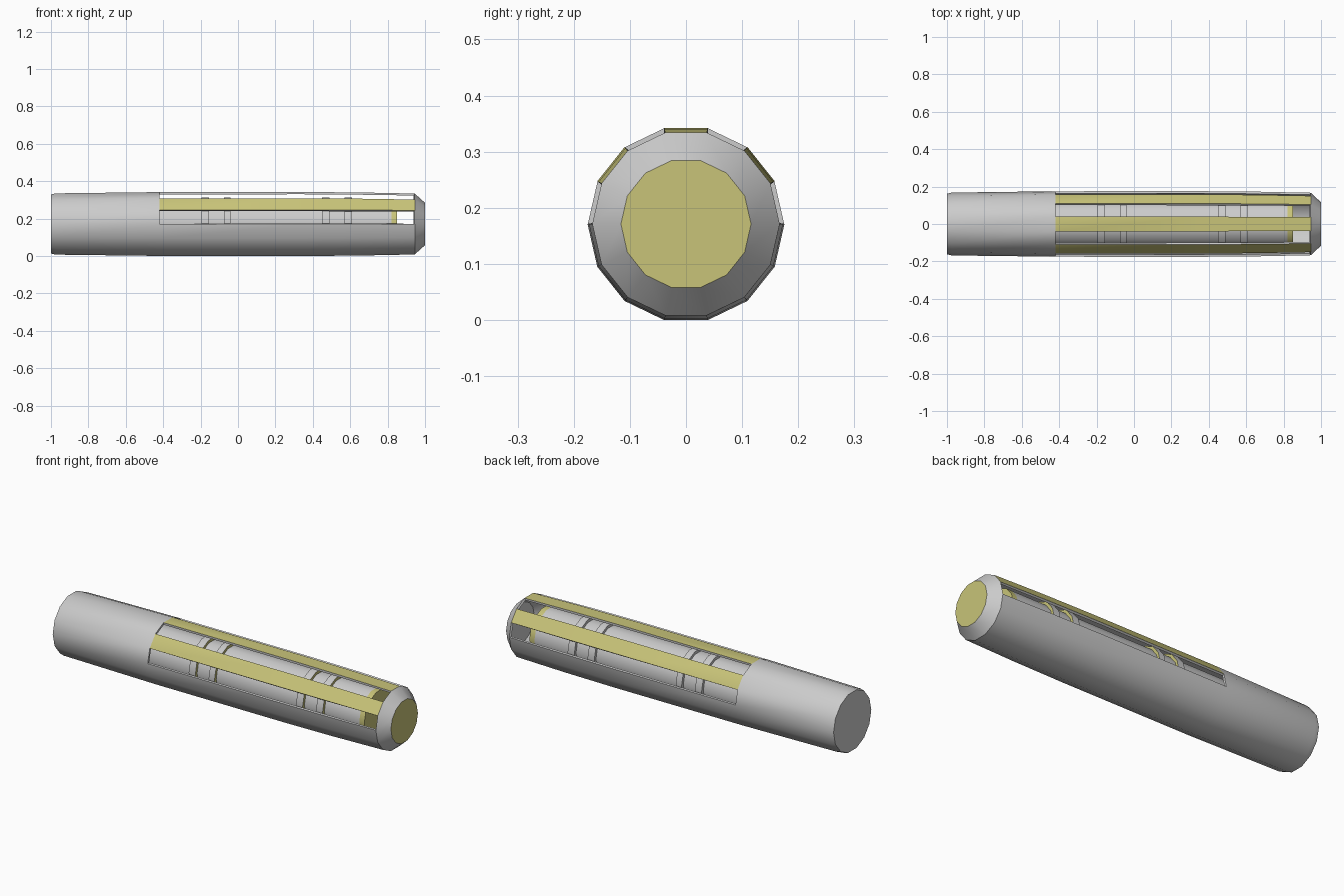
import bpy, bmesh, math

if "Cube" in bpy.data.objects:
    bpy.data.objects.remove(bpy.data.objects["Cube"])

SIDES = 14
CZ = 0.171          # height of the long axis
SLOT = (-0.42, 0.945)

yellow = bpy.data.materials.new("yellow")
yellow.diffuse_color = (0.58, 0.55, 0.19, 1)
yellow.use_nodes = True
yellow.node_tree.nodes["Principled BSDF"].inputs["Base Color"].default_value = yellow.diffuse_color


def revolve(name, profile, keep=lambda xm, k: True, paint=lambda a, b, k: 0, ends=(0, 0)):
    """Spin (x, radius) stations round the x axis; side k = 0 is the top face."""
    bm = bmesh.new()
    rings = []
    for x, r in profile:
        ring = []
        for k in range(SIDES):
            a = (k - 0.5) * 2 * math.pi / SIDES
            ring.append(bm.verts.new((x, r * math.sin(a), CZ + r * math.cos(a))))
        rings.append(ring)
    for i in range(len(rings) - 1):
        a, b = rings[i], rings[i + 1]
        for k in range(SIDES):
            if keep((profile[i][0] + profile[i + 1][0]) / 2, k):
                j = (k + 1) % SIDES
                f = bm.faces.new((a[k], b[k], b[j], a[j]))
                f.material_index = paint(profile[i], profile[i + 1], k)
    bm.faces.new(rings[0]).material_index = ends[0]
    bm.faces.new(rings[-1]).material_index = ends[1]
    bmesh.ops.recalc_face_normals(bm, faces=bm.faces)
    me = bpy.data.meshes.new(name)
    bm.to_mesh(me)
    bm.free()
    me.materials.append(None)
    me.materials.append(yellow)
    ob = bpy.data.objects.new(name, me)
    bpy.context.collection.objects.link(ob)
    return ob


def finish(ob):
    bpy.ops.object.select_all(action='DESELECT')
    ob.select_set(True)
    bpy.context.view_layer.objects.active = ob
    for m in list(ob.modifiers):
        bpy.ops.object.modifier_apply(modifier=m.name)
    bpy.ops.object.shade_smooth_by_angle(angle=math.radians(30))


# outer sleeve: four open slots in the upper half, three yellow bars between them
OPEN = {1, 3, SIDES - 1, SIDES - 3}
BARS = {0, 2, SIDES - 2}


def in_slot(x):
    return SLOT[0] < x < SLOT[1]


sleeve = revolve(
    "outer_sleeve",
    [(-1, 0.162), (-0.975, 0.168), (SLOT[0], 0.175), (0.35, 0.1755),
     (0.65, 0.173), (SLOT[1], 0.167), (1, 0.116)],
    keep=lambda xm, k: not (in_slot(xm) and k in OPEN),
    paint=lambda a, b, k: int(in_slot((a[0] + b[0]) / 2) and k in BARS),
    ends=(0, 1))
wall = sleeve.modifiers.new("wall", 'SOLIDIFY')
wall.thickness = 0.012
wall.offset = -1
wall.material_offset = -1
wall.material_offset_rim = -1
finish(sleeve)

# inner core: plain tube with two pairs of raised bands and a yellow tip
R, BAND = 0.130, 0.145
core_profile = [(-0.95, R)]
for x0, x1 in ((-0.195, -0.155), (-0.075, -0.04), (0.45, 0.49), (0.57, 0.61)):
    core_profile += [(x0, R), (x0, BAND), (x1, BAND), (x1, R)]
core_profile += [(0.82, R), (0.85, R)]
core = revolve(
    "inner_core", core_profile,
    paint=lambda a, b, k: int(a[0] >= 0.82 or (a[0] == b[0] and a[1] > b[1])),
    ends=(0, 1))
finish(core)
